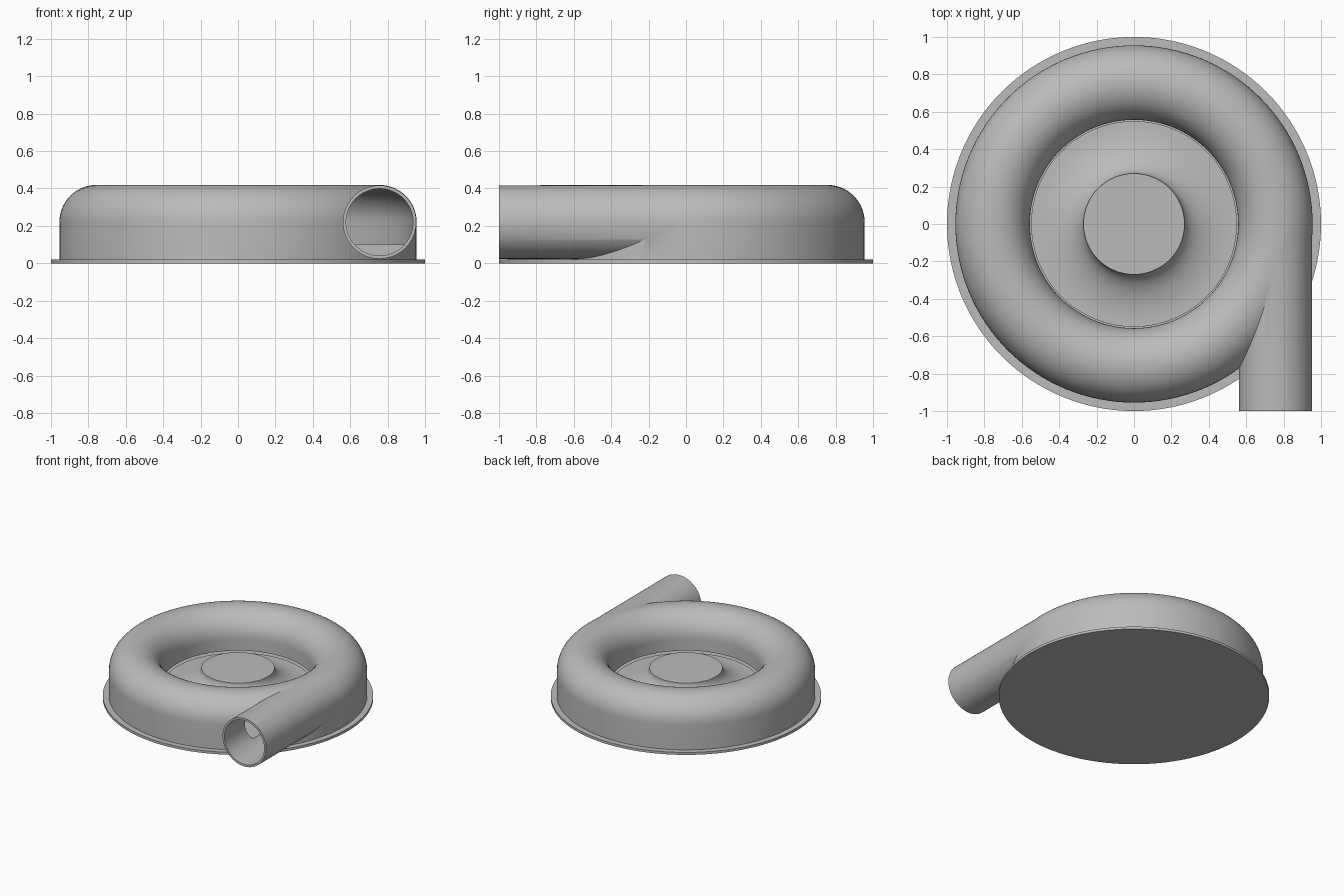
import bpy, bmesh
from math import sin, cos, pi, radians
from mathutils import Matrix, Vector

default = bpy.data.objects.get("Cube")
if default:
    bpy.data.objects.remove(default, do_unlink=True)

RING, TUBE_Z = 0.756, 0.22      # centre line of the volute tube
PIPE_X = 0.757                  # outlet axis, tangent to the outer wall

grey = bpy.data.materials.new("plain grey")
grey.use_nodes = True
grey.diffuse_color = (0.5, 0.5, 0.5, 1)
grey.node_tree.nodes["Principled BSDF"].inputs["Base Color"].default_value = (0.5, 0.5, 0.5, 1)


def add_object(name, bm):
    bmesh.ops.recalc_face_normals(bm, faces=bm.faces)
    mesh = bpy.data.meshes.new(name)
    bm.to_mesh(mesh)
    bm.free()
    mesh.materials.append(grey)
    obj = bpy.data.objects.new(name, mesh)
    bpy.context.collection.objects.link(obj)
    return obj


def lathe(name, profile, closed=False, steps=128):
    """Spin an (r, z) profile about the z axis."""
    bm = bmesh.new()
    verts = [bm.verts.new((r, 0, z)) for r, z in profile]
    edges = [bm.edges.new(pair) for pair in zip(verts, verts[1:])]
    if closed:
        edges.append(bm.edges.new((verts[-1], verts[0])))
    bmesh.ops.spin(bm, geom=verts + edges, cent=(0, 0, 0), axis=(0, 0, 1),
                   angle=2 * pi, steps=steps, use_merge=False)
    bmesh.ops.remove_doubles(bm, verts=bm.verts, dist=0.00005)
    return add_object(name, bm)


def pipe(name, radius, y0, y1):
    """Solid cylinder along y on the outlet axis."""
    bm = bmesh.new()
    place = Matrix.Translation(Vector((PIPE_X, (y0 + y1) / 2, TUBE_Z))) @ Matrix.Rotation(pi / 2, 4, 'X')
    bmesh.ops.create_cone(bm, cap_ends=True, segments=96, radius1=radius,
                          radius2=radius, depth=y1 - y0, matrix=place)
    return add_object(name, bm)


def arch(radius, n=28):
    """Upper half of the tube section, from inner to outer side."""
    return [(RING - radius * cos(pi * i / n), TUBE_Z + radius * sin(pi * i / n))
            for i in range(n + 1)]


def combine(target, tool, operation):
    mod = target.modifiers.new(operation.lower(), 'BOOLEAN')
    mod.operation, mod.solver, mod.object = operation, 'EXACT', tool
    bpy.context.view_layer.objects.active = target
    bpy.ops.object.modifier_apply(modifier=mod.name)
    bpy.data.objects.remove(tool, do_unlink=True)


# Base plate
base = lathe("base_plate", [(0, 0), (1, 0), (1, 0.02), (0, 0.02)])

# Central hub flaring down to the floor
flare = [(0.53 - 0.26 * cos(a), 0.245 - 0.135 * sin(a))
         for a in (pi / 2 * i / 20 for i in range(21))]
hub = lathe("centre_hub", [(0, 0.245)] + flare + [(0.55, 0.11), (0.55, 0.015), (0, 0.015)])

# Volute casing with tangential outlet, hollowed out
outer = arch(0.199)
casing = lathe("volute_casing", outer + [(outer[-1][0], 0.01), (outer[0][0], 0.01)], True)
combine(casing, pipe("outlet_pipe", 0.196, -1, 0), 'UNION')
inner = arch(0.181)
cavity = lathe("cavity_cutter", inner + [(inner[-1][0], 0.1), (0.5, 0.1), (0.5, 0.125),
                                         (inner[0][0], 0.125)], True)
combine(casing, cavity, 'DIFFERENCE')
combine(casing, pipe("bore_cutter", 0.179, -1.1, -0.002), 'DIFFERENCE')

# Smooth shading with sharp rims
bpy.ops.object.select_all(action='DESELECT')
for obj in (base, hub, casing):
    obj.select_set(True)
bpy.context.view_layer.objects.active = casing
bpy.ops.object.shade_smooth_by_angle(angle=radians(30))
